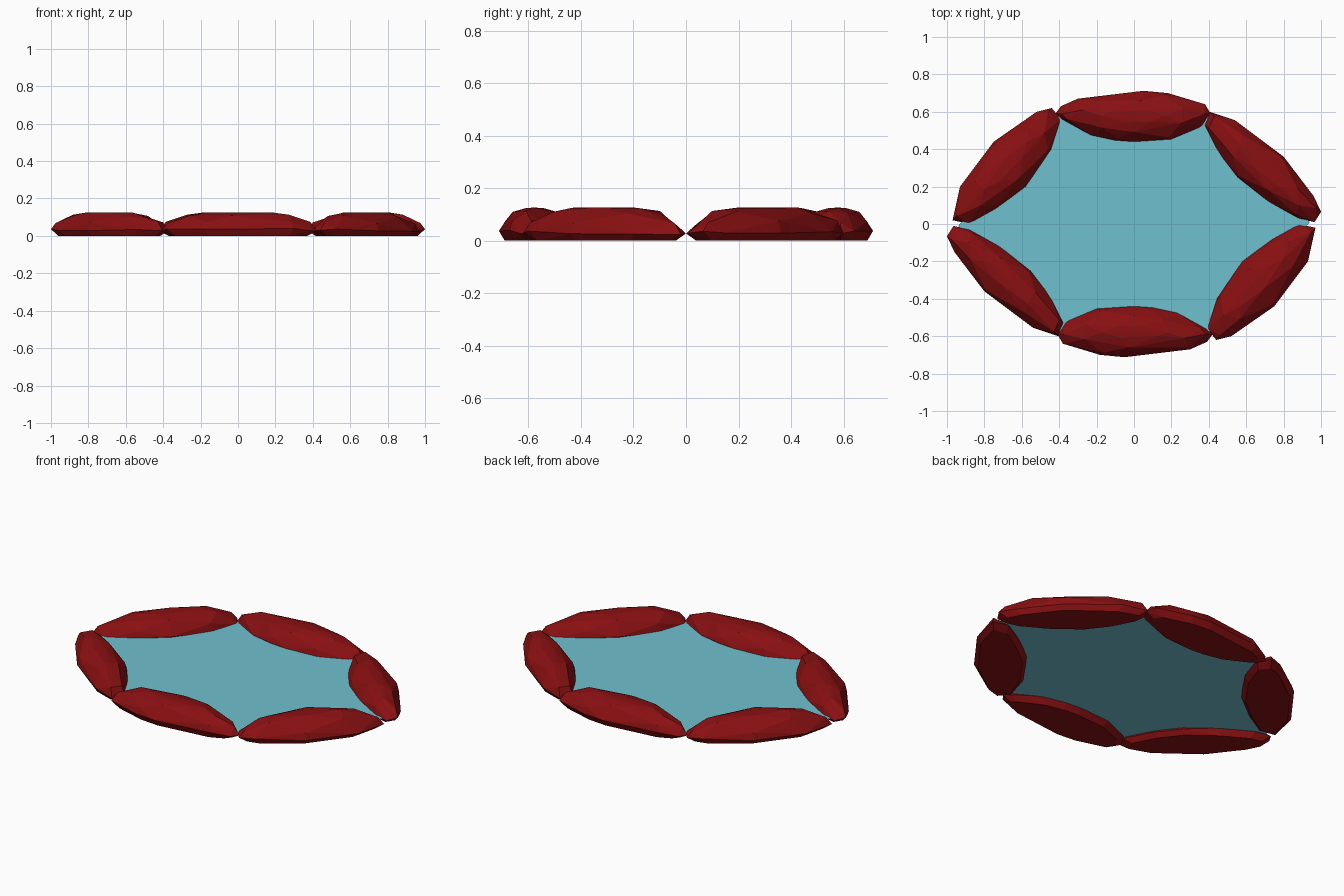
import bpy, bmesh, math, random
from mathutils import Vector

if "Cube" in bpy.data.objects:
    bpy.data.objects.remove(bpy.data.objects["Cube"])

random.seed(4)


def material(name, rgb):
    m = bpy.data.materials.new(name)
    m.diffuse_color = (*rgb, 1)
    m.use_nodes = True
    m.node_tree.nodes["Principled BSDF"].inputs["Base Color"].default_value = m.diffuse_color
    return m


stone_red = material("stone red", (0.25, 0.005, 0.006))
water_blue = material("water blue", (0.16, 0.53, 0.63))


def add_object(name, bm, mat):
    bmesh.ops.recalc_face_normals(bm, faces=bm.faces)
    me = bpy.data.meshes.new(name)
    bm.to_mesh(me)
    bm.free()
    me.materials.append(mat)
    ob = bpy.data.objects.new(name, me)
    bpy.context.collection.objects.link(ob)
    return ob


# Stone layers: lengthwise scale, crosswise scale, height, height jitter
LAYERS = [(0.88, 0.84, 0.003, 0.0), (1.0, 1.0, 0.035, 0.008),
          (0.92, 0.91, 0.076, 0.008), (0.70, 0.62, 0.112, 0.005),
          (0.42, 0.25, 0.128, 0.001)]


def stone_pair(name, outline, angle):
    """Faceted stone from a plan outline, plus its half-turn twin."""
    pts = [Vector((x, y)) for x, y in outline]
    mid = Vector(((min(p.x for p in pts) + max(p.x for p in pts)) / 2,
                  (min(p.y for p in pts) + max(p.y for p in pts)) / 2))
    along = Vector((math.cos(angle), math.sin(angle)))
    across = Vector((-along.y, along.x))
    bm = bmesh.new()
    for k, (sl, sw, z, jit) in enumerate(LAYERS):
        for i, p in enumerate(pts):
            if k > 1 and (i + k) % 2:      # fewer, larger facets higher up
                continue
            d = p - mid
            q = mid + along * d.dot(along) * sl + across * d.dot(across) * sw
            bm.verts.new((q.x, q.y, z + random.uniform(-jit, jit)))
    res = bmesh.ops.convex_hull(bm, input=bm.verts)
    loose = [v for v in bm.verts if not v.link_faces]
    bmesh.ops.delete(bm, geom=loose, context='VERTS')
    # flat base merged into one face
    bmesh.ops.dissolve_limit(bm, angle_limit=0.03, verts=bm.verts, edges=bm.edges)
    ob = add_object(name + "_stone_a", bm, stone_red)
    twin = bpy.data.objects.new(name + "_stone_b", ob.data)
    twin.rotation_euler.z = math.pi
    bpy.context.collection.objects.link(twin)


# Long side stones (back and front)
stone_pair("long_side", [(-0.42, 0.59), (-0.39, 0.63), (-0.30, 0.67), (0.05, 0.712),
                         (0.18, 0.70), (0.38, 0.64), (0.41, 0.59), (0.365, 0.52),
                         (0.20, 0.453), (0.0, 0.44), (-0.10, 0.447),
                         (-0.23, 0.475), (-0.39, 0.56)], 0)
# Back right and front left stones
stone_pair("right_diagonal", [(0.405, 0.60), (0.54, 0.555), (0.80, 0.36), (0.96, 0.15),
                              (1.0, 0.065), (0.965, 0.01), (0.88, 0.03), (0.72, 0.12),
                              (0.55, 0.25), (0.45, 0.38), (0.375, 0.53)], math.radians(-45))
# Back left and front right stones
stone_pair("left_diagonal", [(-0.97, 0.02), (-0.93, 0.20), (-0.75, 0.44), (-0.52, 0.60),
                             (-0.44, 0.62), (-0.39, 0.56), (-0.44, 0.40), (-0.58, 0.20),
                             (-0.74, 0.08), (-0.88, 0.0)], math.radians(47))

# Water sheet reaching under the stones
bm = bmesh.new()
rim = [(0.94, 0.01), (0.40, 0.575), (-0.405, 0.575),
       (-0.94, -0.01), (-0.40, -0.575), (0.405, -0.575)]
bm.faces.new([bm.verts.new((x, y, 0.035)) for x, y in rim])
add_object("water", bm, water_blue)
bpy.data.objects["water"].data.update()
# base of the stones rests on the ground
for ob in bpy.data.objects:
    if "stone" in ob.name:
        ob.location.z = -0.003
